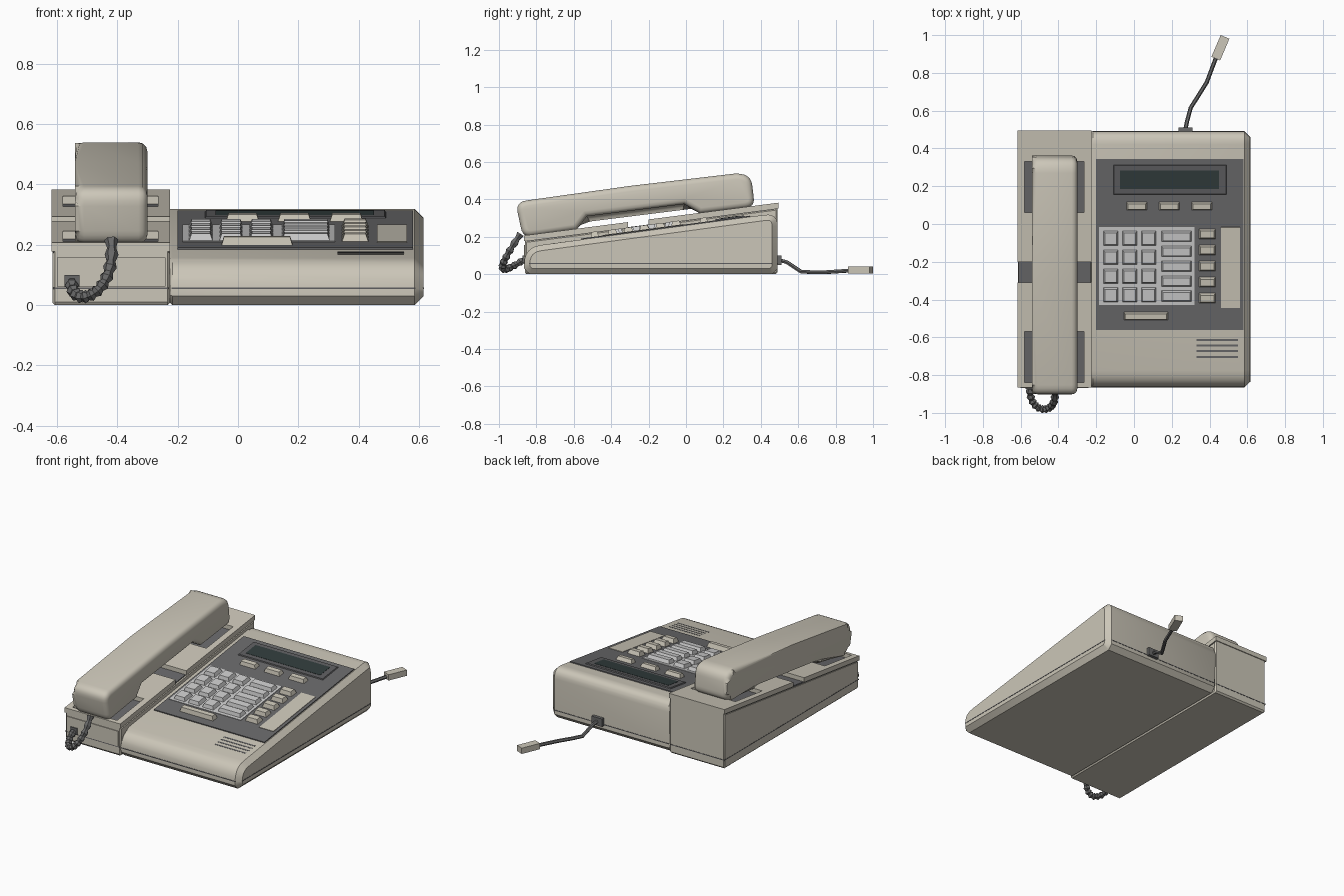
import bpy, bmesh, math
from mathutils import Vector, Matrix
from mathutils.geometry import interpolate_bezier

if "Cube" in bpy.data.objects:
    bpy.data.objects.remove(bpy.data.objects["Cube"])

SLOPE = 0.135
TILT = Matrix.Rotation(math.atan(SLOPE), 4, 'X')


def material(name, *rgb):
    m = bpy.data.materials.new(name)
    m.diffuse_color = (*rgb, 1)
    m.use_nodes = True
    m.node_tree.nodes["Principled BSDF"].inputs["Base Color"].default_value = m.diffuse_color
    return m


BEIGE = material("beige", 0.6, 0.565, 0.48)
DARK = material("dark_grey", 0.14, 0.14, 0.145)
FRAME = material("frame_grey", 0.11, 0.11, 0.115)
SCREEN = material("screen", 0.03, 0.045, 0.045)
PALE = material("pale_grey", 0.57, 0.57, 0.54)
CORD = material("cord", 0.14, 0.14, 0.14)


def finish(bm, name, mat):
    bmesh.ops.recalc_face_normals(bm, faces=bm.faces)
    me = bpy.data.meshes.new(name)
    bm.to_mesh(me)
    bm.free()
    ob = bpy.data.objects.new(name, me)
    bpy.context.collection.objects.link(ob)
    me.materials.append(mat)
    bpy.ops.object.select_all(action='DESELECT')
    ob.select_set(True)
    bpy.context.view_layer.objects.active = ob
    return ob


def box(name, x, y, z, mat):
    """Upright box from (min, max) ranges."""
    return block(name, (x[0] + x[1]) / 2, (y[0] + y[1]) / 2, z[0],
                 (x[1] - x[0], y[1] - y[0], z[1] - z[0]), mat, 0, Matrix())


def block(name, x, y, z, size, mat, taper=0.0, rot=TILT):
    """Box standing on (x, y, z), turned by rot, top drawn in by taper."""
    bm = bmesh.new()
    bmesh.ops.create_cube(bm, size=1)
    for v in bm.verts:
        s = taper if v.co.z > 0 else 0
        v.co = Vector((v.co.x * (size[0] - 2 * s), v.co.y * (size[1] - 2 * s),
                       (v.co.z + 0.5) * size[2]))
    bm.transform(Matrix.Translation((x, y, z)) @ rot)
    return finish(bm, name, mat)


def rounded(points, steps=6):
    """Profile of (y, z, r): corners with r are rounded."""
    out, n = [], len(points)
    for i, (y, z, r) in enumerate(points):
        c = Vector((y, z))
        if not r:
            out.append(c)
            continue
        a = c + (Vector(points[i - 1][:2]) - c).normalized() * r
        b = c + (Vector(points[(i + 1) % n][:2]) - c).normalized() * r
        for k in range(steps + 1):
            t = k / steps
            out.append(a * (1 - t) ** 2 + c * 2 * t * (1 - t) + b * t * t)
    return out


def prism(name, profile, x0, x1, mat, bevels=(0, 0), segments=1):
    """Extrude a side profile along x; bevel the left and right rims."""
    bm = bmesh.new()
    pts = rounded(profile)
    left = [bm.verts.new((x0, p.x, p.y)) for p in pts]
    right = [bm.verts.new((x1, p.x, p.y)) for p in pts]
    n = len(pts)
    for i in range(n):
        j = (i + 1) % n
        bm.faces.new((left[i], left[j], right[j], right[i]))
    bm.faces.new(left)
    bm.faces.new(right)
    for x, w in zip((x0, x1), bevels):
        if w:
            rim = [e for e in bm.edges
                   if all(abs(v.co.x - x) < 1e-5 for v in e.verts)]
            bmesh.ops.bevel(bm, geom=rim, offset=w, segments=segments, profile=0.5,
                            affect='EDGES', clamp_overlap=False)
    ob = finish(bm, name, mat)
    bpy.ops.object.shade_smooth_by_angle(angle=math.radians(32))
    return ob


def tube(name, pts, radii, mat, res=1):
    cu = bpy.data.curves.new(name, 'CURVE')
    cu.dimensions = '3D'
    cu.bevel_depth = 1
    cu.bevel_resolution = res
    cu.use_fill_caps = True
    sp = cu.splines.new('POLY')
    sp.points.add(len(pts) - 1)
    for p, co, r in zip(sp.points, pts, radii):
        p.co, p.radius = (*co, 1), r
    sp.use_smooth = False
    cu.materials.append(mat)
    ob = bpy.data.objects.new(name, cu)
    bpy.context.collection.objects.link(ob)


def deck(y):      # top of the main body
    return 0.185 + SLOPE * (y + 0.56)


def rest(y):      # top of the handset cradle plates
    return 0.207 + 0.129 * (y + 0.865)


# Main body with rounded front and back
prism("main_body", [(-0.835, 0, 0), (0.46, 0, 0), (0.49, 0.03, 0),
                    (0.49, deck(0.49), 0.07), (-0.865, deck(-0.865), 0.09),
                    (-0.865, 0.03, 0)],
      -0.225, 0.615, BEIGE, (0.008, 0.03))
box("body_seam_long", (-0.22, 0.586), (-0.8665, 0.4915), (0.054, 0.059), FRAME)
box("body_seam_wide", (-0.22, 0.6165), (-0.836, 0.461), (0.054, 0.059), FRAME)

# Cradle base, front cover and seam
prism("cradle_base", [(-0.855, 0, 0), (0.48, 0, 0), (0.49, 0.01, 0),
                      (0.49, rest(0.49) - 0.03, 0),
                      (-0.862, rest(-0.862) - 0.03, 0), (-0.862, 0.01, 0)],
      -0.614, -0.225, BEIGE, (0.008, 0.008))
box("cradle_seam", (-0.615, -0.23), (-0.8635, 0.4915), (0.054, 0.059), FRAME)
box("cradle_front_cover", (-0.6, -0.24), (-0.867, -0.855), (0.061, 0.157), BEIGE)

# Dark floor below the cradle plates
prism("cradle_floor", [(y, rest(y) - d, 0) for y, d in
                       ((-0.85, 0.04), (0.48, 0.04), (0.48, 0.027), (-0.85, 0.027))],
      -0.612, -0.231, DARK)

# Two cradle plates, each with a well for one end of the handset
for side, y0, y1, w0, w1 in (("front", -0.865, -0.31, -0.84, -0.57),
                             ("back", -0.2, 0.495, 0.06, 0.33)):
    cutter = box("cutter", (-0.58, -0.265), (w0, w1), (0, 1), DARK)
    plate = prism(side + "_cradle_plate",
                  [(y0, rest(y0) - 0.03, 0), (y1, rest(y1) - 0.03, 0),
                   (y1, rest(y1), 0), (y0, rest(y0), 0)], -0.617, -0.225, BEIGE)
    mod = plate.modifiers.new("well", 'BOOLEAN')
    mod.operation, mod.object, mod.solver = 'DIFFERENCE', cutter, 'EXACT'
    bpy.ops.object.modifier_apply(modifier=mod.name)
    bpy.data.objects.remove(cutter)

# Handset
prism("handset", [(-0.872, 0.197, 0.05), (-0.585, 0.238, 0), (-0.53, 0.31, 0),
                  (-0.01, 0.375, 0), (0.075, 0.325, 0), (0.368, 0.36, 0.05),
                  (0.348, 0.529, 0.055), (0.27, 0.539, 0), (-0.3, 0.472, 0),
                  (-0.912, 0.386, 0.06)],
      -0.54, -0.3, BEIGE, (0.03, 0.03), 3)


def on_deck(name, x, y, w, h, t, mat, taper=0.0, lift=0.0):
    return block(name, x, y, deck(y) + lift, (w, h, t), mat, taper)


# Control panel, display and key backing
on_deck("control_panel", 0.19, -0.108, 0.78, 0.913, 0.011, DARK, 0, -0.005)
on_deck("display_frame", 0.19, 0.235, 0.6, 0.16, 0.007, FRAME, 0.004, 0.005)
on_deck("display_screen", 0.188, 0.235, 0.526, 0.1, 0.003, SCREEN, 0, 0.0105)
on_deck("keypad_plate", 0.068, -0.222, 0.505, 0.418, 0.005, PALE, 0, 0.004)
on_deck("label_strip", 0.51, -0.23, 0.1, 0.43, 0.004, BEIGE, 0, 0.005)

# Keys
for r in range(4):
    for c in range(3):
        on_deck(f"number_key_{r}_{c}", -0.123 + 0.1 * c, -0.075 - 0.1 * r,
                0.08, 0.08, 0.026, PALE, 0.009, 0.005)
for r in range(5):
    on_deck(f"wide_key_{r}", 0.225, -0.065 - 0.079 * r, 0.16, 0.06, 0.026, PALE, 0.009, 0.005)
    on_deck(f"side_key_{r}", 0.388, -0.052 - 0.085 * r, 0.088, 0.054, 0.026, BEIGE, 0.009, 0.005)
for c in range(3):
    on_deck(f"display_key_{c}", 0.015 + 0.172 * c, 0.095, 0.11, 0.045, 0.024, BEIGE, 0.008, 0.005)
on_deck("lower_bar_key", 0.063, -0.487, 0.235, 0.045, 0.028, BEIGE, 0.008, 0.005)

# Sound slots
for i in range(4):
    on_deck(f"sound_slot_{i}", 0.44, -0.613 - 0.03 * i, 0.22, 0.01, 0.002, DARK, 0, -0.001)

# Coiled handset cord with its socket
box("handset_socket", (-0.575, -0.525), (-0.873, -0.86), (0.06, 0.1), CORD)
path = interpolate_bezier((-0.55, -0.868, 0.077), (-0.56, -1.01, -0.015),
                          (-0.4, -1.02, 0.015), (-0.42, -0.885, 0.215), 24)
tube("coiled_cord", path, [0.023 if i % 2 else 0.015 for i in range(24)], CORD)

# Line cord with socket and plug
box("line_socket", (0.235, 0.31), (0.48, 0.51), (0.05, 0.1), CORD)
line = [(0.272, 0.5, 0.075), (0.28, 0.54, 0.064), (0.3, 0.615, 0.014),
        (0.335, 0.67, 0.011), (0.385, 0.75, 0.011), (0.436, 0.885, 0.02)]
tube("line_cord", line, [0.011] * len(line), CORD)
block("line_plug", 0.4575, 0.933, 0.005, (0.05, 0.125, 0.037), BEIGE, 0,
      Matrix.Rotation(math.radians(-23), 4, 'Z'))
